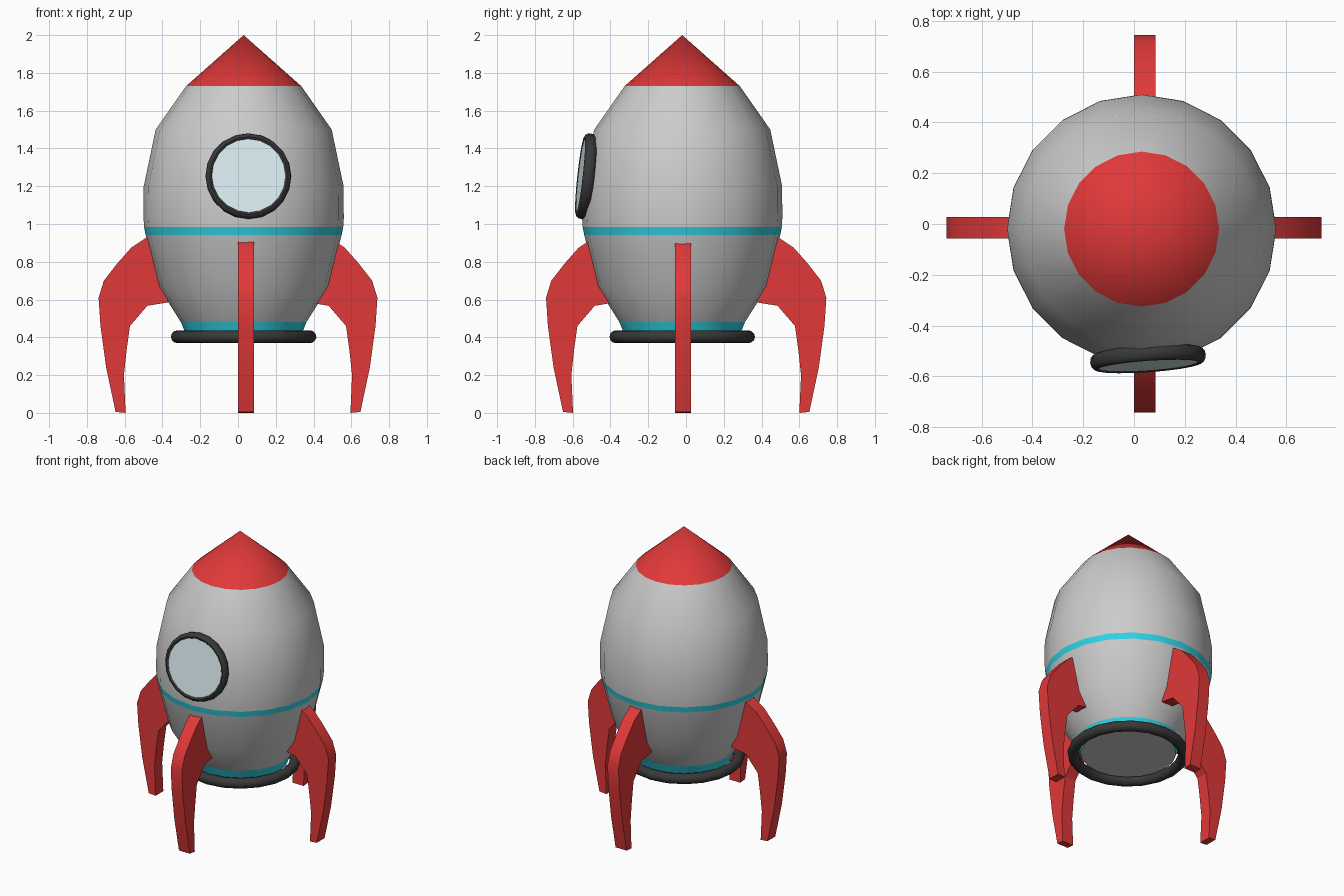
import bpy, bmesh, math
from mathutils import Matrix, Vector

if "Cube" in bpy.data.objects:
    bpy.data.objects.remove(bpy.data.objects["Cube"])

SIDES = 20
AXIS = (0.03, -0.02, 0)


def material(name, rgb):
    m = bpy.data.materials.new(name)
    m.diffuse_color = (*rgb, 1)
    m.use_nodes = True
    m.node_tree.nodes["Principled BSDF"].inputs["Base Color"].default_value = m.diffuse_color
    return m


RED = material("red", (0.75, 0.04, 0.04))
TEAL = material("teal", (0.03, 0.65, 0.78))
BLACK = material("black", (0.04, 0.04, 0.04))
GLASS = material("glass", (0.74, 0.88, 0.93))


def add_object(name, bm, mat=None, matrix=None, angle=40):
    bmesh.ops.recalc_face_normals(bm, faces=bm.faces)
    mesh = bpy.data.meshes.new(name)
    bm.to_mesh(mesh)
    bm.free()
    ob = bpy.data.objects.new(name, mesh)
    bpy.context.collection.objects.link(ob)
    if mat:
        mesh.materials.append(mat)
    ob.matrix_world = matrix or Matrix.Translation(AXIS)
    bpy.ops.object.select_all(action='DESELECT')
    ob.select_set(True)
    bpy.context.view_layer.objects.active = ob
    bpy.ops.object.shade_smooth_by_angle(angle=math.radians(angle))
    return ob


def lathe(name, profile, mat=None, matrix=None, closed=False):
    """Turn (radius, height) points around z."""
    bm = bmesh.new()
    verts = [bm.verts.new((r, 0, z)) for r, z in profile]
    pairs = list(zip(verts, verts[1:]))
    if closed:
        pairs.append((verts[-1], verts[0]))
    edges = [bm.edges.new(p) for p in pairs]
    bmesh.ops.spin(bm, geom=verts + edges, cent=(0, 0, 0), axis=(0, 0, 1),
                   angle=math.tau, steps=SIDES)
    bmesh.ops.remove_doubles(bm, verts=bm.verts, dist=1e-4)
    return add_object(name, bm, mat, matrix)


def ring(name, major, width, depth, z=0, mat=None, matrix=None):
    profile = [(major + width * math.cos(a), z + depth * math.sin(a))
               for a in (i * math.tau / 12 for i in range(12))]
    return lathe(name, profile, mat, matrix, closed=True)


# Hull, stripes and nose share one continuous outline
lathe("nose_cone", [(0.305, 1.73), (0, 2.0)], RED)
lathe("upper_hull", [(0.527, 0.983), (0.53, 1.03), (0.529, 1.2),
                     (0.466, 1.5), (0.305, 1.73)])
lathe("middle_stripe", [(0.519, 0.943), (0.527, 0.983)], TEAL)
lathe("lower_hull", [(0.332, 0.48), (0.452, 0.67), (0.519, 0.943)])
lathe("base_stripe", [(0.302, 0.405), (0.332, 0.48)], TEAL)
lathe("base_plate", [(0, 0.405), (0.302, 0.405)])
ring("base_ring", 0.35, 0.035, 0.034, 0.403, BLACK)

# Porthole, facing forward and leaning back with the hull
normal = Vector((0.07, -1, 0.11))
porthole = (Matrix.Translation((0.055, -0.53, 1.253))
            @ normal.to_track_quat('Z', 'Y').to_matrix().to_4x4())
ring("window_frame", 0.207, 0.021, 0.031, 0, BLACK, porthole)
lathe("window_glass", [(0, 0.026), (0.205, 0.026), (0.205, -0.02)], GLASS, porthole)

# Four curved fins: outline in (distance from centre, height)
FIN = [(0.44, 0.945), (0.49, 0.925), (0.565, 0.875), (0.64, 0.79), (0.71, 0.70),
       (0.738, 0.61), (0.728, 0.46), (0.698, 0.24), (0.648, 0.005), (0.595, 0),
       (0.604, 0.2), (0.59, 0.33), (0.572, 0.46), (0.48, 0.567), (0.37, 0.585)]
THICK = 0.085


def fin(name, degrees, offset):
    bm = bmesh.new()
    face = bm.faces.new([bm.verts.new((r, -THICK / 2, z)) for r, z in FIN])
    new = bmesh.ops.extrude_face_region(bm, geom=[face])["geom"]
    bmesh.ops.translate(bm, vec=(0, THICK, 0),
                        verts=[v for v in new if isinstance(v, bmesh.types.BMVert)])
    add_object(name, bm, RED, Matrix.Translation(offset)
               @ Matrix.Rotation(math.radians(degrees), 4, 'Z'), 30)


fin("right_fin", 0, (0, -0.015, 0))
fin("back_fin", 90, (0.043, 0.005, 0))
fin("left_fin", 180, (0, -0.015, 0))
fin("front_fin", 270, (0.043, -0.003, 0))
